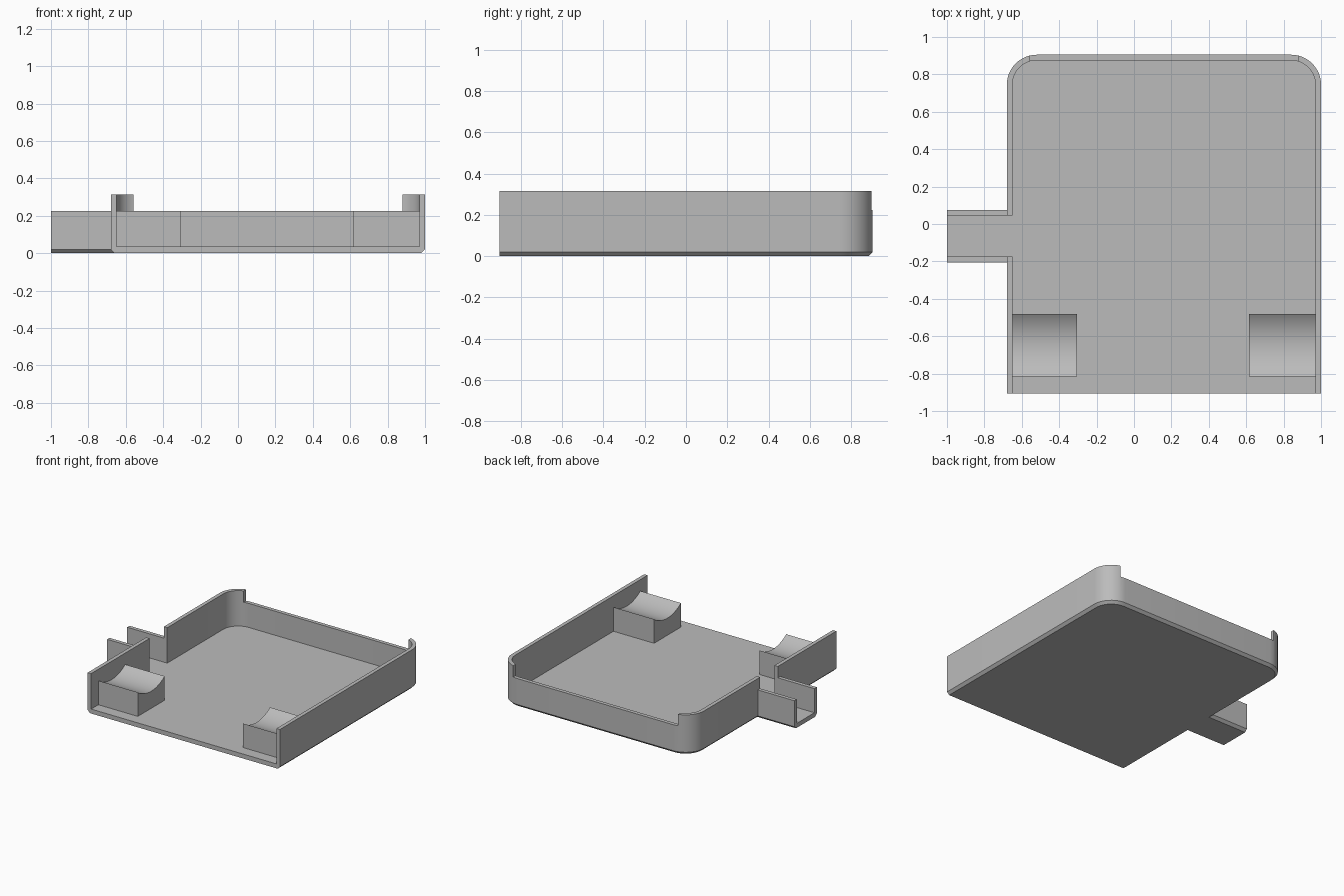
import bpy, bmesh, math

cube = bpy.data.objects.get("Cube")
if cube:
    bpy.data.objects.remove(cube, do_unlink=True)

GREY = (0.5, 0.5, 0.5, 1)
mat = bpy.data.materials.new("plain grey")
mat.use_nodes = True
mat.diffuse_color = GREY
mat.node_tree.nodes["Principled BSDF"].inputs["Base Color"].default_value = GREY

LEFT, RIGHT, FRONT, BACK = -0.68, 1.0, -0.905, 0.905
WALL, FLOOR, BEVEL, CORNER = 0.03, 0.035, 0.02, 0.16
LOW, HIGH = 0.225, 0.315


def finish(bm, name):
    bmesh.ops.recalc_face_normals(bm, faces=bm.faces)
    mesh = bpy.data.meshes.new(name)
    bm.to_mesh(mesh)
    bm.free()
    ob = bpy.data.objects.new(name, mesh)
    bpy.context.collection.objects.link(ob)
    mesh.materials.append(mat)
    return ob


def extrude_x(name, section, x0, x1):
    """Solid with a y-z section running along x."""
    bm = bmesh.new()
    face = bm.faces.new([bm.verts.new((x0, y, z)) for y, z in section])
    new = bmesh.ops.extrude_face_region(bm, geom=[face])["geom"]
    verts = [v for v in new if isinstance(v, bmesh.types.BMVert)]
    bmesh.ops.translate(bm, verts=verts, vec=(x1 - x0, 0, 0))
    return finish(bm, name)


def box(name, x, y, z):
    return extrude_x(name, [(y[0], z[0]), (y[1], z[0]), (y[1], z[1]), (y[0], z[1])], *x)


def combine(target, tool, operation):
    mod = target.modifiers.new(operation.lower(), 'BOOLEAN')
    mod.operation, mod.solver, mod.object = operation, 'EXACT', tool
    bpy.context.view_layer.objects.active = target
    bpy.ops.object.modifier_apply(modifier=mod.name)
    bpy.data.objects.remove(tool, do_unlink=True)


def smooth(ob):
    bpy.ops.object.select_all(action='DESELECT')
    ob.select_set(True)
    bpy.context.view_layer.objects.active = ob
    bpy.ops.object.shade_smooth_by_angle(angle=math.radians(25))


def u_path(inset):
    """Open-fronted outline with two round back corners, moved inward."""
    r, n = CORNER - inset, 12
    pts = [(RIGHT - inset, FRONT)]
    for cx, start in ((RIGHT - CORNER, 0), (LEFT + CORNER, 90)):
        for i in range(n + 1):
            a = math.radians(start + 90 * i / n)
            pts.append((cx + r * math.cos(a), BACK - CORNER + r * math.sin(a)))
    return pts + [(LEFT + inset, FRONT)]


# Tray: wall section swept round the outline, closed by floor, base and front edge
bm = bmesh.new()
section = [(BEVEL, 0), (0, BEVEL), (0, HIGH), (WALL, HIGH), (WALL, FLOOR)]
rings = [[bm.verts.new((x, y, z)) for x, y in u_path(d)] for d, z in section]
for a, b in zip(rings, rings[1:]):
    for i in range(len(a) - 1):
        bm.faces.new((a[i], a[i + 1], b[i + 1], b[i]))
bm.faces.new(rings[0])
bm.faces.new(rings[-1])
bm.faces.new([r[0] for r in rings] + [r[-1] for r in reversed(rings)])
tray = finish(bm, "tray")

# Side channel with bevelled bottom edges, opened through the side wall
y0, y1 = -0.205, 0.075
channel = extrude_x("channel", [(y0 + BEVEL, 0), (y1 - BEVEL, 0), (y1, BEVEL),
                                (y1, LOW), (y0, LOW), (y0, BEVEL)], -1, LEFT + 0.025)
combine(tray, channel, 'UNION')
combine(tray, box("slot", (-1.1, -0.6), (y0 + WALL, y1 - WALL), (FLOOR, 0.5)), 'DIFFERENCE')

# Lowered middle of the back wall
combine(tray, box("notch", (-0.56, 0.88), (0.7, 1.1), (LOW, 0.5)), 'DIFFERENCE')
smooth(tray)

# Two cradle blocks with a hollow top
f, b, dip, n = -0.815, -0.48, 0.055, 20
half = (b - f) / 2
radius = (half ** 2 + dip ** 2) / (2 * dip)
hollow = []
for i in range(n + 1):
    t = (1 - 2 * i / n) * math.asin(half / radius)
    hollow.append(((f + b) / 2 + radius * math.sin(t),
                   LOW - dip + radius * (1 - math.cos(t))))
for name, x0, x1 in (("right_cradle", LEFT + WALL, -0.305),
                     ("left_cradle", 0.615, RIGHT - WALL)):
    smooth(extrude_x(name, [(f, FLOOR), (b, FLOOR)] + hollow, x0, x1))
